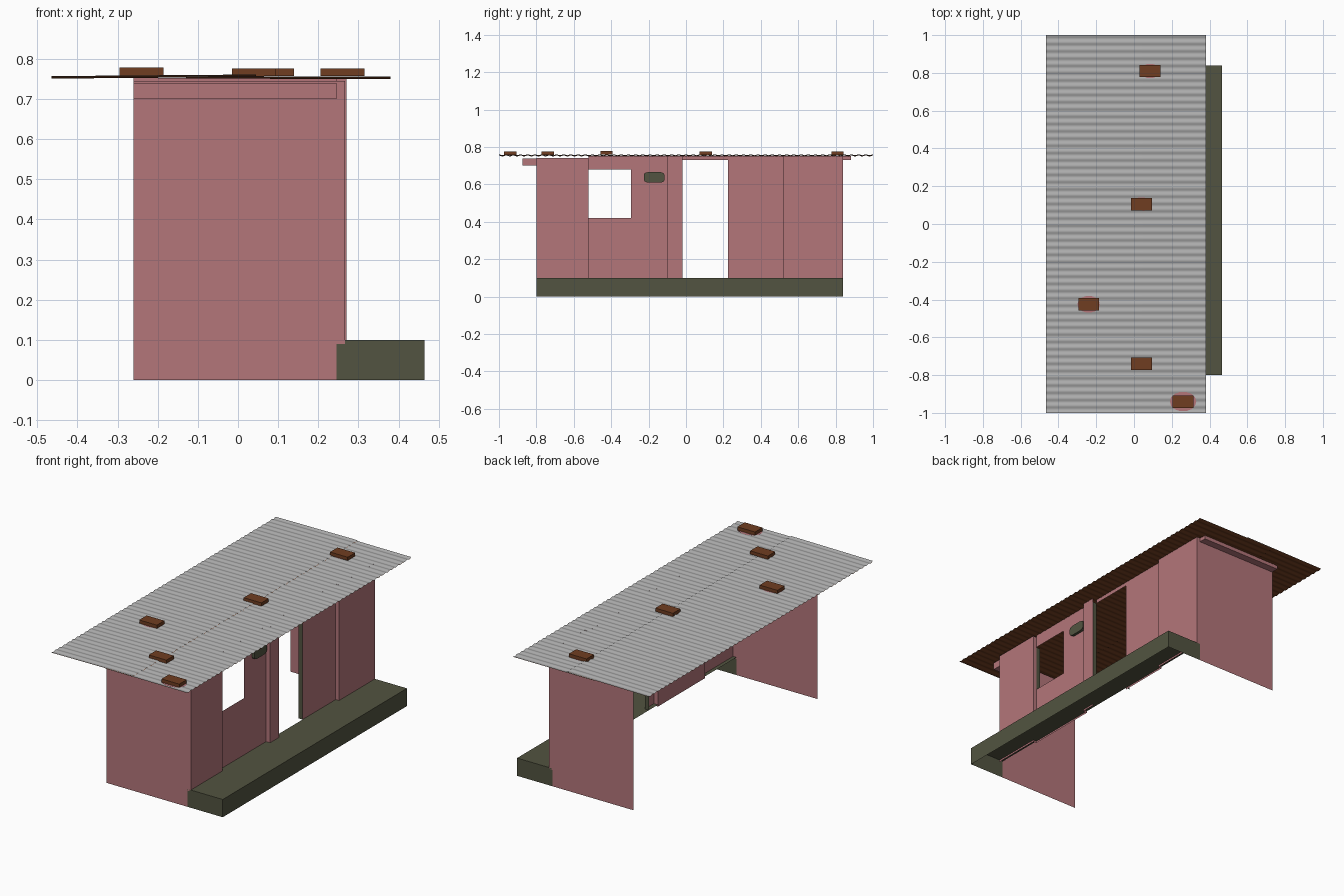
import bpy, bmesh, math

if "Cube" in bpy.data.objects:
    bpy.data.objects.remove(bpy.data.objects["Cube"])


def material(name, rgb):
    m = bpy.data.materials.new(name)
    m.diffuse_color = (*rgb, 1)
    m.use_nodes = True
    m.node_tree.nodes["Principled BSDF"].inputs["Base Color"].default_value = m.diffuse_color
    return m


PINK = material("pink_plaster", (0.455, 0.18, 0.195))
GREEN = material("dark_olive", (0.085, 0.088, 0.052))
BROWN = material("brown_brick", (0.16, 0.047, 0.015))
GREY = material("grey_metal", (0.42, 0.42, 0.42))


def make_object(name, verts, faces, mat):
    me = bpy.data.meshes.new(name)
    me.from_pydata(verts, [], faces)
    me.materials.append(mat)
    ob = bpy.data.objects.new(name, me)
    bpy.context.collection.objects.link(ob)
    return ob


def sheets(name, mat, rects):
    """Flat rectangles: (axis, position, a0, a1, b0, b1, flip)."""
    verts, faces = [], []
    for axis, p, a0, a1, b0, b1, flip in rects:
        n = len(verts)
        for a, b in ((a0, b0), (a1, b0), (a1, b1), (a0, b1)):
            verts.append({"x": (p, a, b), "y": (a, p, b), "z": (a, b, p)}[axis])
        f = [n, n + 1, n + 2, n + 3]
        faces.append(f[::-1] if flip else f)
    return make_object(name, verts, faces, mat)


def box(name, mat, x0, x1, y0, y1, z0, z1):
    return sheets(name, mat, [
        ("x", x0, y0, y1, z0, z1, True), ("x", x1, y0, y1, z0, z1, False),
        ("y", y0, x0, x1, z0, z1, False), ("y", y1, x0, x1, z0, z1, True),
        ("z", z0, x0, x1, y0, y1, True), ("z", z1, x0, x1, y0, y1, False)])


BACK, INNER, RECESS, FRONT = -0.26, 0.22, 0.245, 0.266
Y0, Y1 = -0.8, 0.84
BASE, TOP = 0.09, 0.752

# Side walls: single sheets, open at the back
sheets("side_wall_front", PINK, [("y", Y0, BACK, RECESS, 0, 0.745, False),
                                 ("y", Y0, RECESS, FRONT, BASE, 0.745, False)])
sheets("side_wall_back", PINK, [("y", Y1, BACK, RECESS, 0, TOP, True),
                                ("y", Y1, RECESS, FRONT, BASE, TOP, True)])

# Main wall: raised end panels and post, recessed window and door bays
sheets("end_panels", PINK, [
    ("x", FRONT, Y0, -0.52, BASE, 0.742, False),
    ("y", -0.52, RECESS, FRONT, BASE, 0.742, True),
    ("x", FRONT, 0.52, Y1, BASE, TOP, False),
    ("y", 0.52, RECESS, FRONT, BASE, TOP, False)])
sheets("door_post", PINK, [
    ("x", 0.27, -0.10, -0.02, BASE, TOP, False),
    ("y", -0.10, RECESS, 0.27, BASE, TOP, False)])
sheets("window_bay", PINK, [
    ("x", RECESS, -0.52, -0.295, BASE, 0.42, False),
    ("x", RECESS, -0.52, -0.295, 0.68, TOP, False),
    ("x", RECESS, -0.295, -0.10, BASE, TOP, False)])
sheets("door_bay", PINK, [
    ("x", RECESS, 0.225, 0.52, BASE, TOP, False),
    ("x", RECESS, -0.02, 0.225, 0.73, TOP, False)])

# Green linings of the openings
sheets("opening_linings", GREEN, [
    ("y", -0.02, RECESS, 0.27, 0.1, 0.73, True),
    ("y", 0.225, INNER, RECESS, 0.1, 0.73, False),
    ("y", -0.52, INNER, RECESS, 0.42, 0.68, True)])

# Ledges under the roof at both ends
box("ledge_front", PINK, BACK, RECESS, -0.875, Y0, 0.70, 0.74)
box("ledge_back", PINK, BACK, RECESS, Y1, 0.882, 0.73, 0.751)

# Porch step, open at the back and underneath
sheets("porch_step", GREEN, [
    ("z", 0.1, RECESS, 0.465, Y0, Y1, False),
    ("x", 0.465, Y0, Y1, 0, 0.1, False),
    ("y", Y0, RECESS, 0.465, 0, 0.1, False),
    ("y", Y1, RECESS, 0.465, 0, 0.1, True)])

# Oval wall lamp
bm = bmesh.new()
outline = []
for k in range(16):
    a = math.tau * (k + 0.5) / 16
    c, s = math.cos(a), math.sin(a)
    outline.append((-0.17 + math.copysign(abs(c) ** 0.5, c) * 0.056,
                    0.638 + math.copysign(abs(s) ** 0.5, s) * 0.029))
face = bm.faces.new([bm.verts.new((RECESS, y, z)) for y, z in outline])
ext = bmesh.ops.extrude_face_region(bm, geom=[face])["geom"]
bmesh.ops.translate(bm, vec=(0.015, 0, 0),
                    verts=[v for v in ext if isinstance(v, bmesh.types.BMVert)])
bmesh.ops.recalc_face_normals(bm, faces=bm.faces)
lamp = make_object("wall_lamp", [], [], GREEN)
bm.to_mesh(lamp.data)
bm.free()


# Corrugated roof: two overlapping sheets, grey above and brown below
def corrugated(name, mat, x0, z0, x1, z1, drop, flip):
    waves, seg = 52, 8
    n = waves * seg
    verts, faces = [], []
    for i in range(n + 1):
        y = -1 + 2 * i / n
        w = 0.0025 * math.cos(math.tau * i / seg) - drop
        verts += [(x0, y, z0 + w), (x1, y, z1 + w)]
    for i in range(n):
        f = [2 * i, 2 * i + 1, 2 * i + 3, 2 * i + 2]
        faces.append(f[::-1] if flip else f)
    ob = make_object(name, verts, faces, mat)
    for p in ob.data.polygons:
        p.use_smooth = True


for label, x0, z0, x1, z1 in (("left", -0.465, 0.7545, 0.045, 0.7585),
                              ("right", -0.13, 0.7545, 0.38, 0.7535)):
    corrugated("roof_top_" + label, GREY, x0, z0, x1, z1, 0, False)
    corrugated("roof_underside_" + label, BROWN, x0, z0, x1, z1, 0.0012, True)

# Loose bricks holding the roof down, some on a thin plaster dab
for i, (x, y, z, dab) in enumerate(((0.085, 0.81, 0.757, 0.052), (0.04, 0.105, 0.757, 0.05),
                                    (-0.24, -0.425, 0.759, 0.06), (0.04, -0.74, 0.757, 0),
                                    (0.26, -0.94, 0.757, 0.07))):
    box(f"brick_{i + 1}", BROWN, x - 0.055, x + 0.055, y - 0.033, y + 0.033, z, z + 0.019)
    if dab:
        ring = [(x + dab * math.cos(math.tau * k / 14),
                 y + 0.75 * dab * math.sin(math.tau * k / 14), z) for k in range(14)]
        make_object(f"plaster_dab_{i + 1}", ring, [list(range(14))], PINK)
